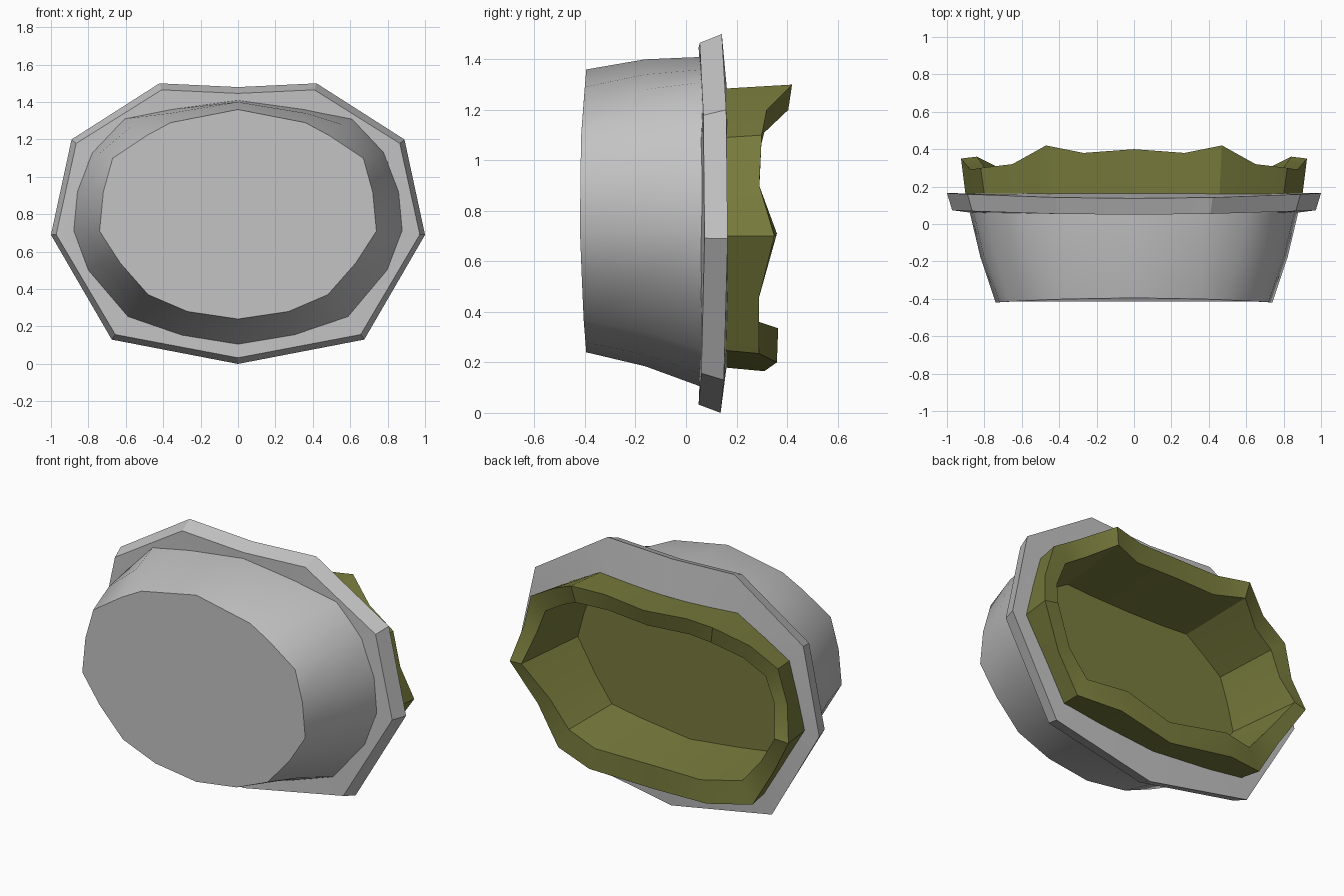
import bpy
import bmesh
import math

if "Cube" in bpy.data.objects:
    bpy.data.objects.remove(bpy.data.objects["Cube"])

MID_Z = 0.73  # height of the mask's centre line


def make_material(name, colour):
    material = bpy.data.materials.new(name)
    material.use_nodes = True
    material.diffuse_color = colour
    material.node_tree.nodes["Principled BSDF"].inputs["Base Color"].default_value = colour
    return material


def place(profile, depth):
    """Put an (x, z) half profile at a depth given by a function of x."""
    return [(x, depth(x), z) for x, z in profile]


def scaled(half, factor_x, factor_z):
    """Scale a half ring about the centre line, giving a new (x, z) profile."""
    return [(x * factor_x, MID_Z + (z - MID_Z) * factor_z) for x, y, z in half]


def blend(first, second, amount):
    return [tuple(a + (b - a) * amount for a, b in zip(p, q))
            for p, q in zip(first, second)]


def mirrored(half):
    """Half ring from top centre to bottom centre, closed by its mirror image."""
    return half + [(-x, y, z) for x, y, z in reversed(half[1:-1])]


def loft(name, half_rings, material, cap_last=False, closed=False, angle=30):
    bm = bmesh.new()
    rings = [[bm.verts.new(co) for co in mirrored(half)] for half in half_rings]
    pairs = list(zip(rings, rings[1:]))
    if closed:
        pairs.append((rings[-1], rings[0]))
    for ring, following in pairs:
        count = len(ring)
        for i in range(count):
            j = (i + 1) % count
            bm.faces.new((ring[i], ring[j], following[j], following[i]))
    if cap_last:
        bm.faces.new(rings[-1])
    bmesh.ops.recalc_face_normals(bm, faces=bm.faces)
    mesh = bpy.data.meshes.new(name)
    bm.to_mesh(mesh)
    bm.free()
    mesh.materials.append(material)
    obj = bpy.data.objects.new(name, mesh)
    bpy.context.collection.objects.link(obj)
    bpy.ops.object.select_all(action="DESELECT")
    obj.select_set(True)
    bpy.context.view_layer.objects.active = obj
    bpy.ops.object.shade_smooth_by_angle(angle=math.radians(angle))
    return obj


grey = make_material("light grey", (0.55, 0.55, 0.55, 1))
olive = make_material("olive green", (0.19, 0.20, 0.046, 1))

# Body: tapering drum with a slightly bowed front face
face_profile = [(0, 1.36), (.36, 1.29), (.49, 1.22), (.67, 1.1), (.72, .92),
                (.74, .71), (.63, .54), (.48, .37), (.27, .28), (0, .24)]
rear_profile = [(0, 1.41), (.36, 1.36), (.61, 1.31), (.78, 1.13), (.86, .92),
                (.88, .71), (.8, .5), (.59, .25), (.3, .15), (0, .1)]
body_front = place(face_profile, lambda x: -0.395 - 0.045 * x * x)
body_rear = place(rear_profile, lambda x: 0.07)
body_middle = [(x * 1.015, y, z + 0.015)
               for x, y, z in blend(body_front, body_rear, 0.5)]
loft("mask_body", [body_rear, body_middle, body_front], grey, cap_last=True, angle=35)

# Flange: faceted collar, widest towards the back
collar_profile = [(0, 1.48), (.42, 1.5), (.89, 1.2), (1, .69), (.675, .13), (0, 0)]
hole_profile = [(0, 1.26), (.45, 1.27), (.8, 1.08), (.87, .69), (.57, .28), (0, .2)]
collar_edge = place(collar_profile, lambda x: 0.137 + 0.028 * x * x)
collar_front = place(scaled(collar_edge, 0.972, 0.955),
                     lambda x: 0.05 + 0.025 * x * x)
hole_back = place(hole_profile, lambda x: 0.163)
hole_front = place(hole_profile, lambda x: 0.06)
loft("flange", [hole_front, collar_front, collar_edge, hole_back],
     grey, closed=True, angle=15)

# Skirt: wavy rim with a thick lip and a recessed, bowed inner pocket
lip_outer = [(0, .4, 1.27), (.27, .38, 1.285), (.47, .42, 1.3), (.65, .32, 1.2),
             (.82, .3, 1.1), (.875, .29, .9), (.925, .35, .7), (.78, .29, .46),
             (.645, .29, .235), (.39, .36, .2), (0, .31, .165)]
lip_inner = [(0, .37, 1.17), (.27, .35, 1.18), (.45, .405, 1.2), (.6, .31, 1.11),
             (.73, .29, 1.03), (.79, .29, .88), (.84, .36, .71), (.7, .29, .51),
             (.575, .29, .36), (.35, .365, .335), (0, .3, .3)]
skirt_base = place(scaled(lip_outer, 0.97, 0.97), lambda x: 0.13)
pocket_floor = place(scaled(lip_inner, 0.94, 0.93), lambda x: -0.04 - 0.1 * x * x)
loft("face_skirt", [skirt_base, lip_outer, lip_inner, pocket_floor], olive,
     cap_last=True)
